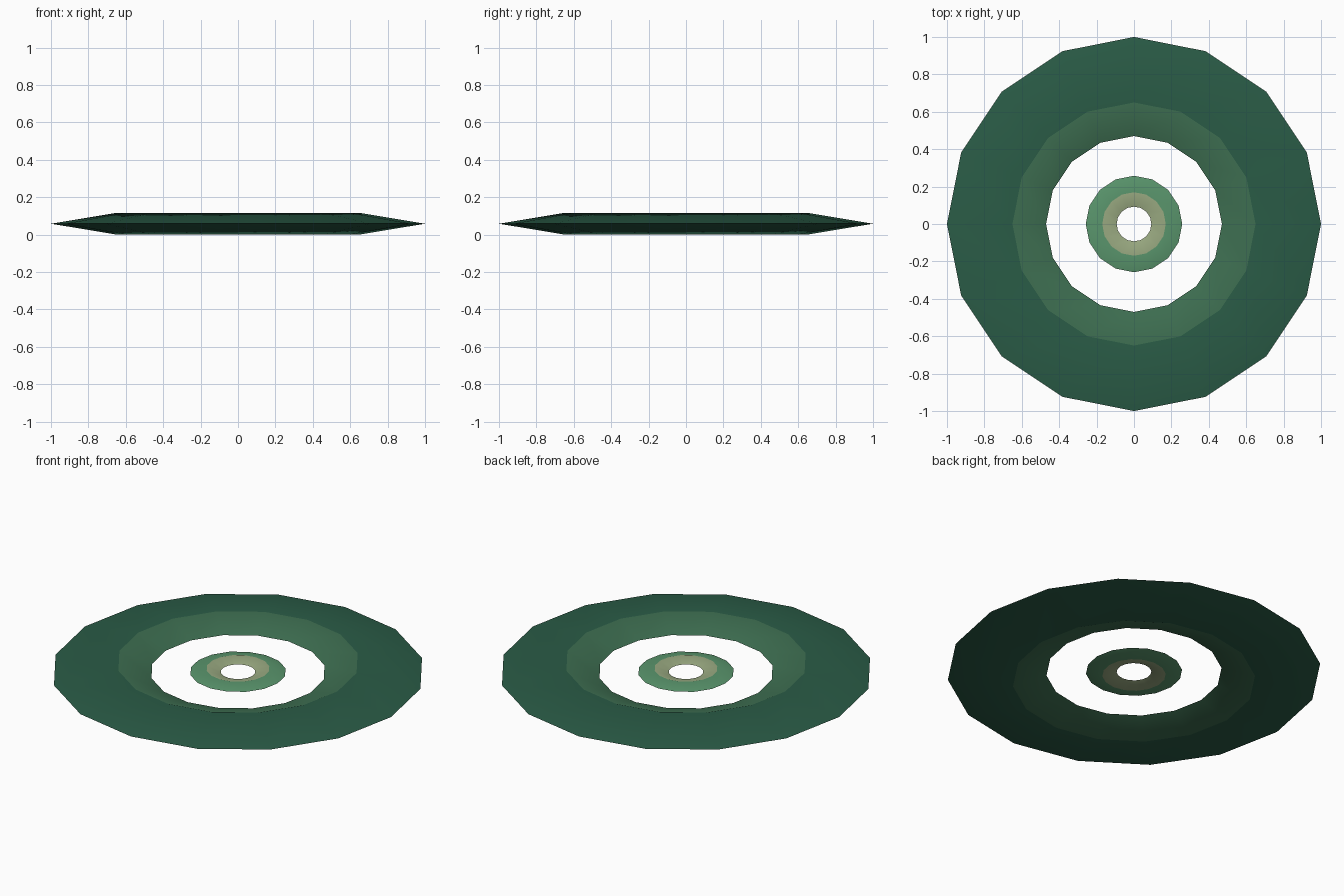
import bpy
from math import cos, sin, pi

if "Cube" in bpy.data.objects:
    bpy.data.objects.remove(bpy.data.objects["Cube"])

SIDES = 16
MID_Z = 0.058


def material(name, rgb):
    m = bpy.data.materials.new(name)
    m.diffuse_color = tuple((c / 255) ** 2.2 for c in rgb) + (1,)
    m.use_nodes = True
    m.node_tree.nodes["Principled BSDF"].inputs["Base Color"].default_value = m.diffuse_color
    return m


def ring(name, outer, crest, inner, half_height, outer_mat, inner_mat):
    """Lathe a flat diamond profile into a ring with sharp rims."""
    profile = [(outer, MID_Z), (crest, MID_Z + half_height),
               (inner, MID_Z), (crest, MID_Z - half_height)]
    verts = [(r * cos(2 * pi * i / SIDES), r * sin(2 * pi * i / SIDES), z)
             for i in range(SIDES) for r, z in profile]
    faces, slots = [], []
    for i in range(SIDES):
        a, b = 4 * i, 4 * ((i + 1) % SIDES)
        for k in range(4):
            n = (k + 1) % 4
            faces.append((a + k, b + k, b + n, a + n))
            slots.append(0 if k in (0, 3) else 1)
    mesh = bpy.data.meshes.new(name)
    mesh.from_pydata(verts, [], faces)
    mesh.materials.append(outer_mat)
    mesh.materials.append(inner_mat)
    for poly, slot in zip(mesh.polygons, slots):
        poly.material_index = slot
        poly.use_smooth = True
    # keep the outer and inner rims crisp
    for e in mesh.edges:
        p, q = e.vertices[0] % 4, e.vertices[1] % 4
        e.use_edge_sharp = p == q and p in (0, 2)
    mesh.update()
    obj = bpy.data.objects.new(name, mesh)
    bpy.context.collection.objects.link(obj)
    return obj


# wide outer ring
ring("outer_ring", 1.0, 0.65, 0.47, 0.058,
     material("dark_green", (46, 92, 72)), material("mid_green", (64, 110, 82)))

# small pale ring floating in the centre
ring("centre_ring", 0.258, 0.17, 0.093, 0.02,
     material("light_green", (90, 148, 108)), material("pale_green", (152, 168, 128)))
